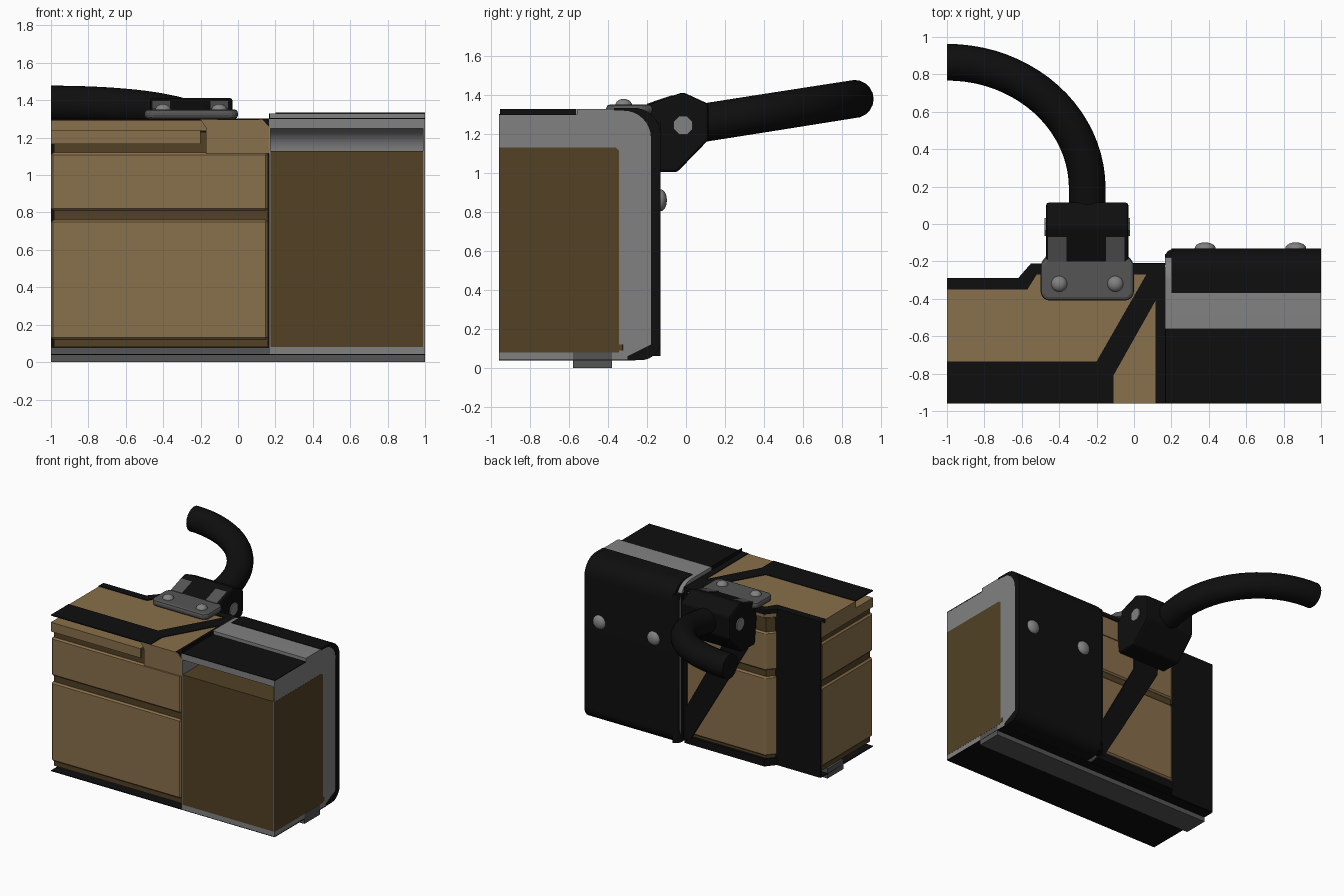
import bpy, bmesh, math
from mathutils import Vector

if "Cube" in bpy.data.objects:
    bpy.data.objects.remove(bpy.data.objects["Cube"])


def material(name, rgb):
    m = bpy.data.materials.new(name)
    m.diffuse_color = (*rgb, 1)
    m.use_nodes = True
    m.node_tree.nodes["Principled BSDF"].inputs["Base Color"].default_value = m.diffuse_color
    return m


TAN = material("tan", (0.25, 0.16, 0.07))
BROWN = material("dark_brown", (0.084, 0.053, 0.018))
GRAY = material("light_gray", (0.22, 0.22, 0.22))
METAL = material("dark_metal", (0.09, 0.09, 0.09))
BLACK = material("black", (0.0045, 0.0045, 0.0045))


def finish(name, bm, mat, bevel=0, segs=2, smooth=False):
    bmesh.ops.recalc_face_normals(bm, faces=bm.faces)
    me = bpy.data.meshes.new(name)
    bm.to_mesh(me)
    bm.free()
    ob = bpy.data.objects.new(name, me)
    bpy.context.collection.objects.link(ob)
    me.materials.append(mat)
    if bevel:
        b = ob.modifiers.new("bevel", 'BEVEL')
        b.width, b.segments, b.limit_method = bevel, segs, 'ANGLE'
    if smooth:
        bpy.context.view_layer.objects.active = ob
        ob.select_set(True)
        bpy.ops.object.shade_smooth_by_angle(angle=math.radians(40))
        ob.select_set(False)
    return ob


def prism(name, pts, lo, hi, axis, mat, **kw):
    """Extrude a 2D outline along an axis (x: (y,z), y: (x,z), z: (x,y))."""
    put = {'x': lambda p, t: (t, p[0], p[1]), 'y': lambda p, t: (p[0], t, p[1]),
           'z': lambda p, t: (p[0], p[1], t)}[axis]
    bm = bmesh.new()
    a = [bm.verts.new(put(p, lo)) for p in pts]
    b = [bm.verts.new(put(p, hi)) for p in pts]
    bm.faces.new(a)
    bm.faces.new(b[::-1])
    n = len(pts)
    for i in range(n):
        bm.faces.new((a[i], b[i], b[(i + 1) % n], a[(i + 1) % n]))
    return finish(name, bm, mat, **kw)


def box(name, x, y, z, mat, **kw):
    return prism(name, [(x[0], y[0]), (x[1], y[0]), (x[1], y[1]), (x[0], y[1])],
                 z[0], z[1], 'z', mat, **kw)


def arc(cx, cy, r, a0, a1, n=8):
    return [(cx + r * math.cos(math.radians(a0 + (a1 - a0) * i / n)),
             cy + r * math.sin(math.radians(a0 + (a1 - a0) * i / n))) for i in range(n + 1)]


def rivet(name, loc, r, h, axis):
    bm = bmesh.new()
    bmesh.ops.create_uvsphere(bm, u_segments=16, v_segments=10, radius=r)
    for v in bm.verts:
        v.co.z *= h / r
        if axis == 'y':
            v.co = Vector((v.co.x, v.co.z, v.co.y))
        v.co += Vector(loc)
    finish(name, bm, GRAY, smooth=True)


# --- Left body: dark core with tan panels leaving grooves
def body_outline(front, d=0.0):
    return [(-1 + d, front), (0.16, front), (0.16, -0.22 - d), (-0.55, -0.22 - d),
            (-0.62, -0.30 - d), (-1 + d, -0.30 - d)]


prism("body_core", body_outline(-0.945, 0.015), 0.08, 1.23, 'z', BROWN)
prism("lower_panel", body_outline(-0.96), 0.12, 0.76, 'z', TAN, bevel=0.012, segs=1)
prism("middle_panel", body_outline(-0.96), 0.81, 1.12, 'z', TAN, bevel=0.012, segs=1)
prism("upper_panel", [(-1, -0.96), (-0.2, -0.96), (-0.2, -0.3), (-1, -0.3)],
      1.165, 1.24, 'z', TAN)
prism("corner_block", [(-0.17, 1.115), (0.165, 1.115), (0.165, 1.26), (0.13, 1.296),
                       (-0.2, 1.296), (-0.17, 1.25)], -0.96, -0.22, 'y', TAN)
prism("top_slab", [(-1, -0.74), (-0.17, -0.74), (-0.17, -0.225), (-0.54, -0.225),
                   (-0.62, -0.30), (-1, -0.30)], 1.235, 1.296, 'z', TAN)

# --- Black trim on the left body
prism("top_trim", [(-1, -0.96), (-0.11, -0.96), (-0.11, -0.81), (0.115, -0.41),
                   (0.115, -0.96), (0.165, -0.96), (0.165, -0.21), (0.10, -0.21),
                   (-0.2, -0.735), (-1, -0.735)], 1.293, 1.301, 'z', BLACK)
prism("corner_trim", [(0.125, 1.301), (0.168, 1.301), (0.168, 1.255)],
      -0.955, -0.21, 'y', BLACK)
prism("top_rear_lip", [(-1, -0.35), (-0.57, -0.35), (-0.52, -0.27), (0.165, -0.27),
                       (0.165, -0.21), (-0.55, -0.21), (-0.62, -0.29), (-1, -0.29)],
      1.27, 1.302, 'z', BLACK)
box("rear_plate", (-1, -0.585), (-0.305, -0.288), (0.04, 1.30), BLACK)
prism("rear_bottom_trim", [(-1, -0.30), (-0.62, -0.30), (-0.55, -0.215), (0.165, -0.215),
                           (0.165, -0.30)], 0.04, 0.10, 'z', BLACK)
prism("rear_diagonal_strap", [(0.11, 0.08), (0.165, 0.08), (0.165, 0.30), (-0.18, 0.93),
                              (-0.18, 1.28), (-0.44, 1.28), (-0.40, 0.95)],
      -0.225, -0.209, 'y', BLACK)
box("rear_side_trim", (0.14, 0.175), (-0.25, -0.209), (0.06, 1.28), BLACK)
box("underside_plate", (-1, 1), (-0.96, -0.30), (0.037, 0.043), BLACK)
box("bottom_rail", (-1, 1), (-0.58, -0.38), (0.0, 0.079), METAL)

# --- Right block: gray shell open at the front, closed by end caps
R = 0.14
outer_back = arc(-0.16 - R, 0.04 + R, R, -90, 0) + arc(-0.16 - R, 1.33 - R, R, 0, 90)
inner_back = arc(-0.35 - 0.115, 1.25 - 0.115, 0.115, 90, 0) + [(-0.35, 0.08)]
top_front = [(-0.56, 1.33), (-0.56, 1.30), (-0.96, 1.30)]
prism("shell", [(-0.96, 0.042)] + outer_back + top_front + [(-0.96, 1.25)] + inner_back
      + [(-0.96, 0.08)], 0.165, 0.999, 'x', GRAY, smooth=True)
for name, x0 in (("inner_end_cap", 0.166), ("outer_end_cap", 0.99)):
    prism(name, [(-0.96, 0.042)] + outer_back + top_front, x0, x0 + 0.009, 'x', GRAY)
prism("block_core", [(-0.96, 0.08), (-0.37, 0.08), (-0.345, 0.08), (-0.345, 1.115),
                     (-0.36, 1.13), (-0.96, 1.13)], 0.166, 1.0, 'x', BROWN)
box("core_foot", (0.98, 1.0), (-0.36, -0.315), (0.08, 0.13), BROWN, bevel=0.012, segs=1)
box("top_inlay", (0.166, 1), (-0.959, -0.561), (1.298, 1.304), BLACK)
box("inlay_end", (0.166, 0.172), (-0.955, -0.561), (1.30, 1.33), BLACK)

# --- Black skin wrapping the back of the right block
skin = [(-0.30, 0.038)] + arc(-0.13 - 0.10, 0.04 + 0.10, 0.10, -90, 0) \
    + arc(-0.13 - R, 1.335 - R, R, 0, 90) + [(-0.37, 1.335), (-0.37, 1.32)] \
    + arc(-0.18 - R, 1.32 - R, R, 90, 0) + [(-0.18, 0.12), (-0.30, 0.06)]
prism("back_skin", skin, 0.20, 1.0, 'x', BLACK, smooth=True)
prism("back_skin_edge", [(0.165, -0.24), (0.165, -0.17), (0.18, -0.145), (0.21, -0.13),
                         (0.21, -0.24)], 0.06, 1.26, 'z', BLACK)
for i, x in enumerate((0.38, 0.865)):
    rivet(f"back_rivet_{i}", (x, -0.13, 0.86), 0.056, 0.032, 'y')

# --- Hinge bracket
prism("hinge_plate", [(-0.5, -0.38), (-0.47, -0.41), (-0.03, -0.41), (0.0, -0.38),
                      (0.0, -0.21), (-0.04, -0.16), (-0.46, -0.16), (-0.5, -0.21)],
      1.30, 1.352, 'z', METAL, bevel=0.02, segs=2)
for i, x in enumerate((-0.4, -0.1)):
    rivet(f"plate_rivet_{i}", (x, -0.32, 1.345), 0.044, 0.036, 'z')
prism("hinge_block", [(-0.25, 1.30), (-0.25, 1.335), (-0.14, 1.372), (-0.015, 1.415),
                      (0.115, 1.355), (0.115, 1.17), (-0.045, 1.005), (-0.215, 1.005)],
      -0.47, -0.03, 'x', BLACK, bevel=0.015, segs=2)
for i, x in enumerate((-0.41, -0.10)):
    prism(f"hinge_slot_{i}", [(-0.20, 1.345), (-0.20, 1.356), (-0.07, 1.400), (-0.07, 1.38)],
          x - 0.05, x + 0.05, 'x', METAL)
prism("hinge_pin", arc(-0.015, 1.245, 0.052, 22.5, 337.5, 7), -0.478, -0.022, 'x', GRAY)

# --- Curved handle tube, rising as it sweeps sideways
path = [(-0.25, 0.08), (-0.25, 0.19)] + [
    (-1 + 0.75 * math.cos(t), 0.19 + 0.675 * math.sin(t))
    for t in (math.pi / 2 * i / 20 for i in range(1, 21))]
bm = bmesh.new()
rings = []
pts = [Vector((x, y, 1.26 + (y - 0.1) * 0.157)) for x, y in path]
for i, p in enumerate(pts):
    d = (pts[min(i + 1, len(pts) - 1)] - pts[max(i - 1, 0)]).normalized()
    if i == len(pts) - 1:
        d = Vector((-1, 0, 0))
    side = d.cross(Vector((0, 0, 1))).normalized()
    up = side.cross(d)
    rings.append([bm.verts.new(p + 0.098 * (side * math.cos(a) + up * math.sin(a)))
                  for a in (2 * math.pi * k / 20 for k in range(20))])
for a, b in zip(rings, rings[1:]):
    for k in range(20):
        bm.faces.new((a[k], a[(k + 1) % 20], b[(k + 1) % 20], b[k]))
bm.faces.new(rings[0])
bm.faces.new(rings[-1])
finish("handle", bm, BLACK, smooth=True)
